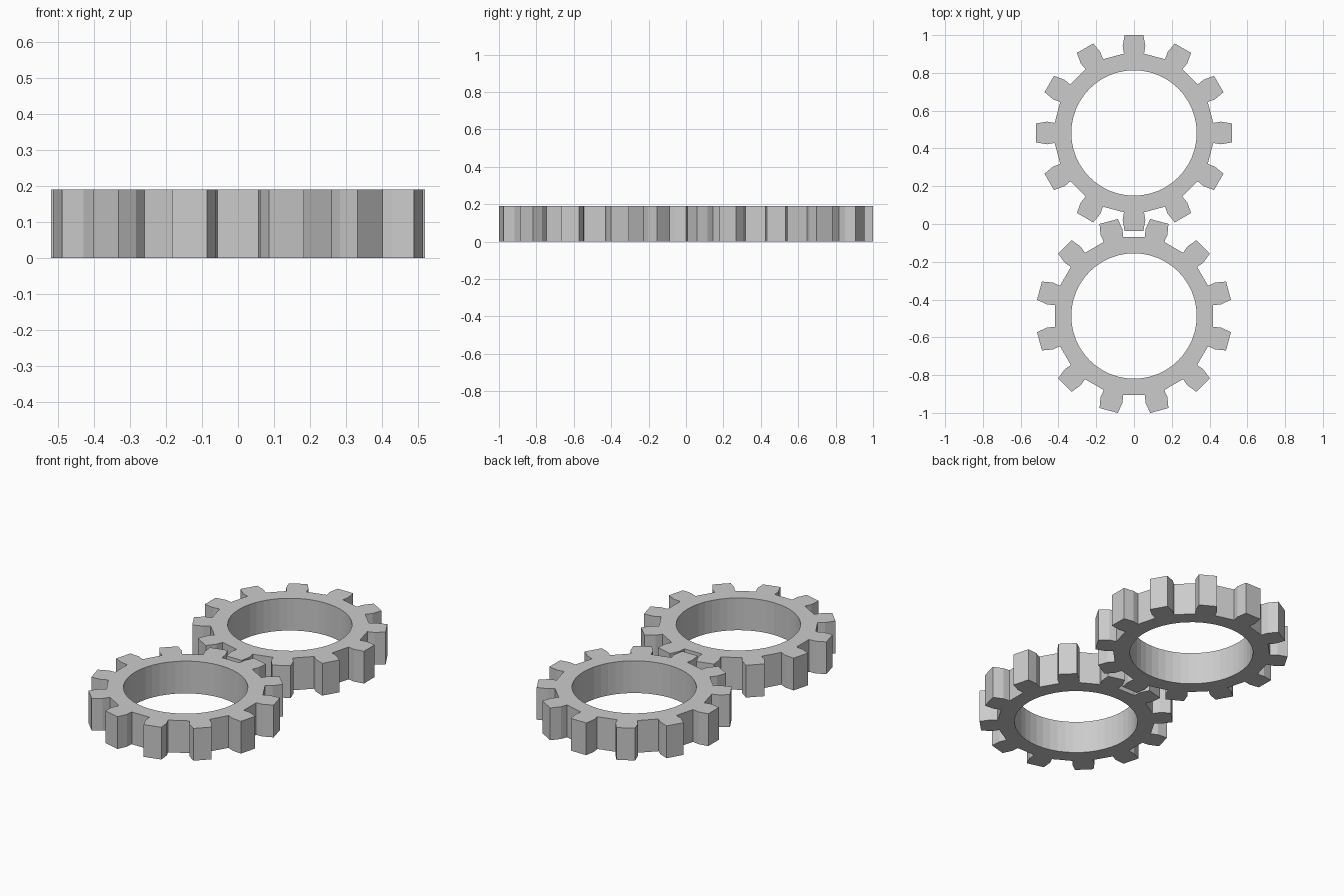
import bpy, bmesh, math

if "Cube" in bpy.data.objects:
    bpy.data.objects.remove(bpy.data.objects["Cube"])

TEETH, HEIGHT, HOLE_R, HOLE_SEGS = 12, 0.19, 0.332, 48
# Half outline of a tooth: (distance from gear centre, half width), root to tip
TOOTH = [(0.42, 0.053), (0.46, 0.06), (0.518, 0.05)]

grey = bpy.data.materials.new("light_grey")
grey.diffuse_color = (0.6, 0.6, 0.6, 1)
grey.use_nodes = True
grey.node_tree.nodes["Principled BSDF"].inputs["Base Color"].default_value = grey.diffuse_color


def loop(bm, points):
    """Closed loop of edges through 2D points."""
    vs = [bm.verts.new((x, y, 0)) for x, y in points]
    return [bm.edges.new((vs[i - 1], vs[i])) for i in range(len(vs))]


def make_gear(name, y, phase):
    outline = []
    for i in range(TEETH):
        a = phase + math.tau * i / TEETH
        c, s = math.cos(a), math.sin(a)
        side = [(r, -w) for r, w in TOOTH] + [(r, w) for r, w in reversed(TOOTH)]
        outline += [(r * c - w * s, r * s + w * c) for r, w in side]
    hole = [(HOLE_R * math.cos(math.tau * i / HOLE_SEGS),
             HOLE_R * math.sin(math.tau * i / HOLE_SEGS)) for i in range(HOLE_SEGS)]

    # Fill the ring between outline and hole, then extrude it to full height
    bm = bmesh.new()
    edges = loop(bm, outline) + loop(bm, hole)
    bmesh.ops.triangle_fill(bm, edges=edges, use_beauty=True, normal=(0, 0, 1))
    ext = bmesh.ops.extrude_face_region(bm, geom=bm.faces[:], use_keep_orig=True)
    top = [g for g in ext["geom"] if isinstance(g, bmesh.types.BMVert)]
    bmesh.ops.translate(bm, verts=top, vec=(0, 0, HEIGHT))
    bmesh.ops.recalc_face_normals(bm, faces=bm.faces[:])

    mesh = bpy.data.meshes.new(name)
    bm.to_mesh(mesh)
    bm.free()
    mesh.materials.append(grey)
    obj = bpy.data.objects.new(name, mesh)
    obj.location.y = y
    bpy.context.collection.objects.link(obj)


# Two meshing ring gears, the front one turned by half a tooth
make_gear("back_gear", 0.482, 0)
make_gear("front_gear", -0.487, math.pi / TEETH)
